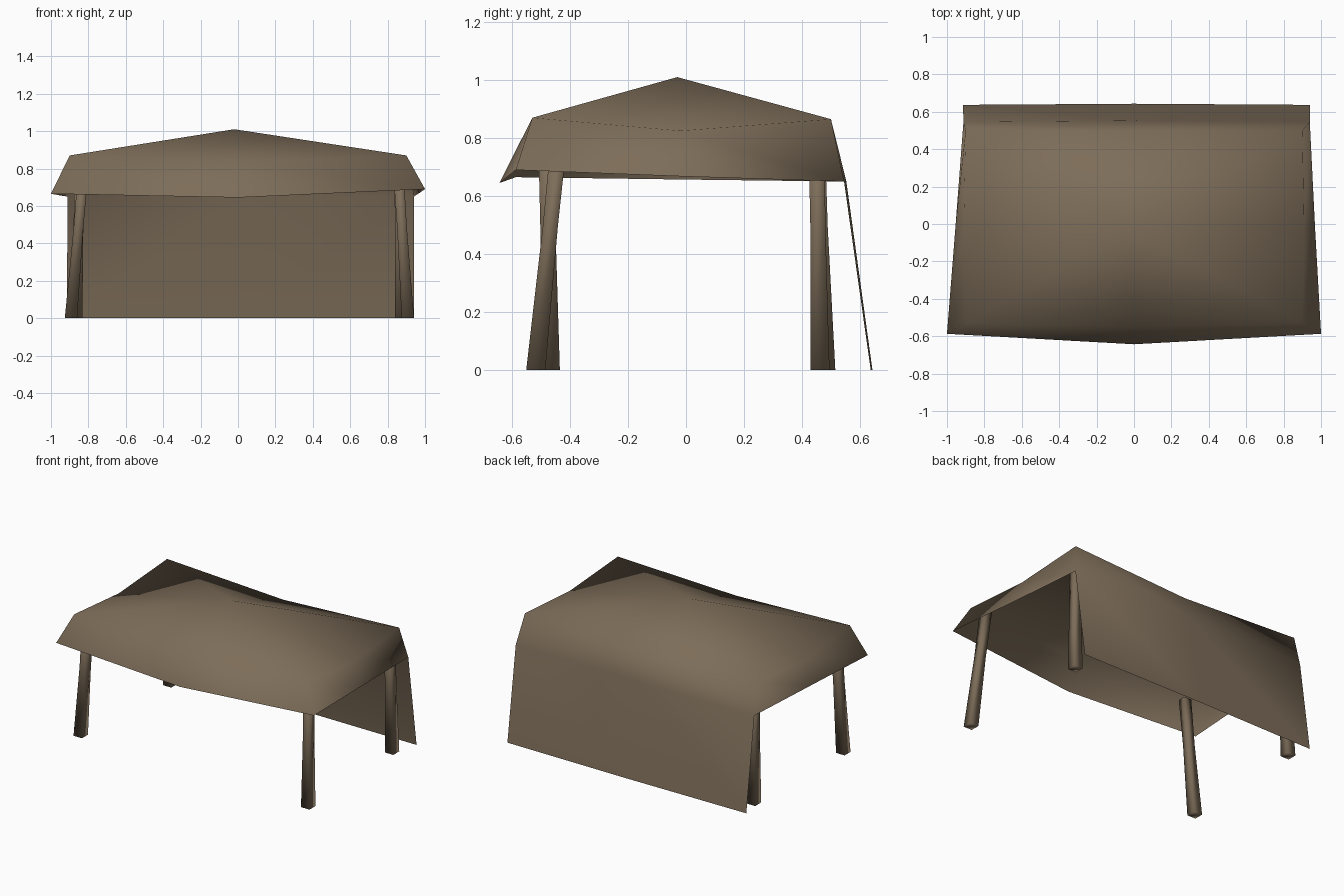
import bpy, bmesh
from mathutils import Vector

if "Cube" in bpy.data.objects:
    bpy.data.objects.remove(bpy.data.objects["Cube"])

cloth = bpy.data.materials.new("brown canvas")
cloth.diffuse_color = (0.205, 0.153, 0.1, 1)
cloth.use_nodes = True
cloth.node_tree.nodes["Principled BSDF"].inputs["Base Color"].default_value = cloth.diffuse_color


def finish(name, bm):
    bmesh.ops.recalc_face_normals(bm, faces=bm.faces)
    mesh = bpy.data.meshes.new(name)
    bm.to_mesh(mesh)
    bm.free()
    for p in mesh.polygons:
        p.use_smooth = True
    mesh.materials.append(cloth)
    obj = bpy.data.objects.new(name, mesh)
    bpy.context.collection.objects.link(obj)
    return obj


# Canopy: peak, eave ring sagging between corners, and flared hanging skirt
eave = [(-.9, -.53, .87), (0, -.55, .83), (.9, -.53, .87), (.91, -.02, .825),
        (.9, .5, .865), (0, .5, .82), (-.9, .5, .865), (-.91, -.02, .82)]
hem = [(-1, -.587, .665), (0, -.643, .645), (1, -.587, .69), (.968, -.02, .668),
       (.94, .545, .65), (0, .553, .65), (-.912, .545, .65), (-.955, -.02, .657)]
bm = bmesh.new()
peak = bm.verts.new((-.02, -.03, 1.01))
top = [bm.verts.new(p) for p in eave]
low = [bm.verts.new(p) for p in hem]
for i in range(8):
    j = (i + 1) % 8
    bm.faces.new((peak, top[i], top[j]))
    bm.faces.new((top[i], low[i], low[j], top[j]))

# Back wall: hangs from the rear hem to the ground
ground = [bm.verts.new(p) for p in [(.94, .637, 0), (0, .643, 0), (-.914, .637, 0)]]
for i in range(2):
    bm.faces.new((low[4 + i], ground[i], ground[i + 1], low[5 + i]))
canopy = finish("canopy_with_back_wall", bm)
# make sure the roof normals face up and outwards
if sum(p.normal.z for p in canopy.data.polygons) < 0:
    canopy.data.flip_normals()


# Leaning square posts, slightly thinner towards the top
def post(name, foot, head):
    bm = bmesh.new()
    foot, head = Vector(foot), Vector(head)
    rings = []
    for t, r in ((0, .033), (.6, .026), (1, .028)):
        c = foot.lerp(head, t)
        rings.append([bm.verts.new((c.x + sx * r, c.y + sy * r, c.z))
                      for sx, sy in ((-1, -1), (1, -1), (1, 1), (-1, 1))])
    for a, b in zip(rings, rings[1:]):
        for i in range(4):
            j = (i + 1) % 4
            bm.faces.new((a[i], a[j], b[j], b[i]))
    bm.faces.new(rings[0][::-1])
    bm.faces.new(rings[-1])
    finish(name, bm)


post("front_left_post", (-.893, -.468, 0), (-.825, -.482, .82))
post("front_right_post", (.908, -.518, 0), (.855, -.435, .82))
post("back_right_post", (.872, .462, 0), (.862, .45, .82))
post("back_left_post", (-.865, .482, 0), (-.845, .45, .82))
